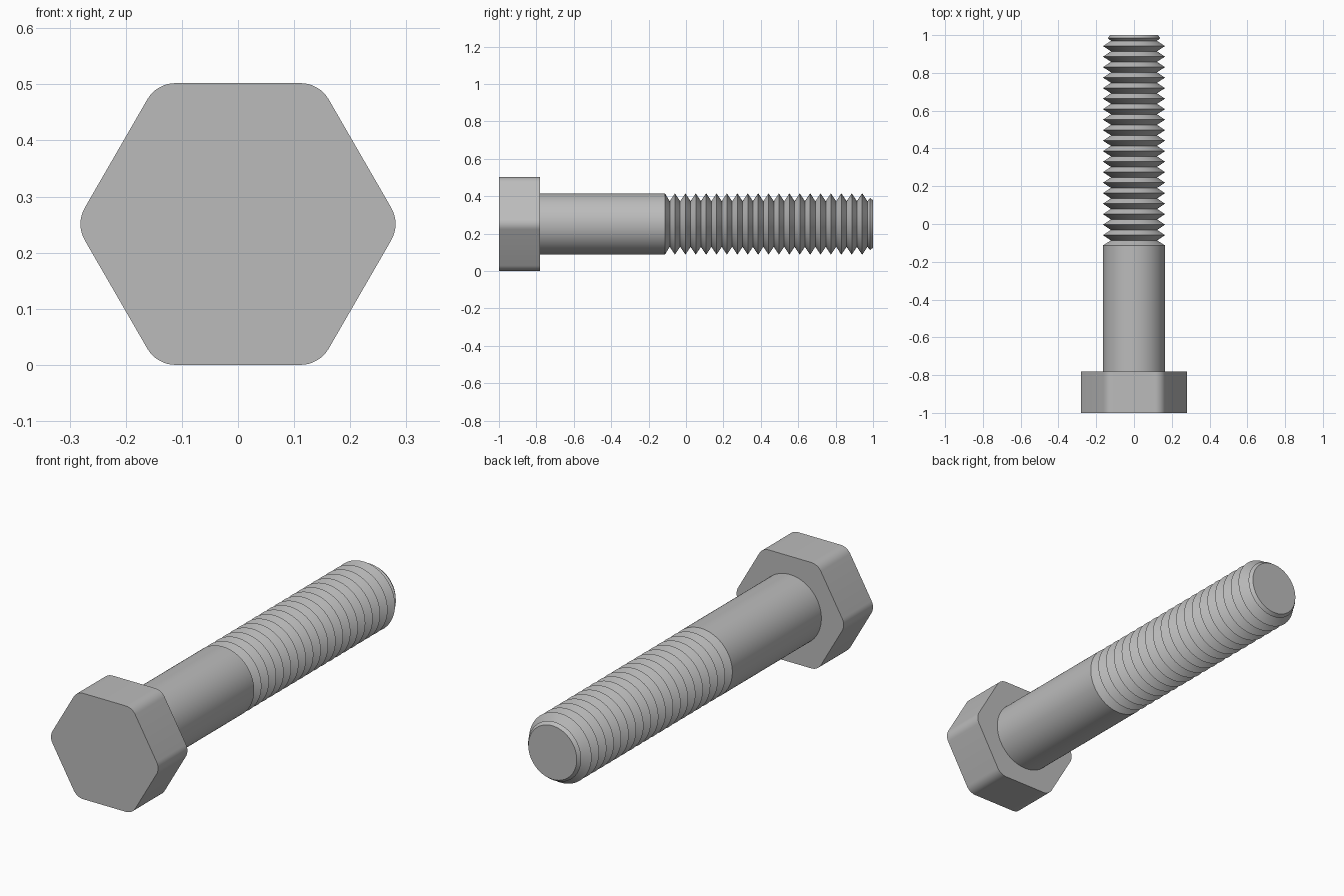
import bpy, bmesh, math
from mathutils import Matrix

if "Cube" in bpy.data.objects:
    bpy.data.objects.remove(bpy.data.objects["Cube"])

AXIS_Z = 0.251          # height of the bolt axis
SEGMENTS = 96

steel = bpy.data.materials.new("grey steel")
steel.diffuse_color = (0.5, 0.5, 0.5, 1)
steel.use_nodes = True
steel.node_tree.nodes["Principled BSDF"].inputs["Base Color"].default_value = steel.diffuse_color


def finish(name, bm, angle):
    bmesh.ops.recalc_face_normals(bm, faces=bm.faces[:])
    mesh = bpy.data.meshes.new(name)
    bm.to_mesh(mesh)
    bm.free()
    mesh.materials.append(steel)
    obj = bpy.data.objects.new(name, mesh)
    bpy.context.collection.objects.link(obj)
    bpy.ops.object.select_all(action='DESELECT')
    obj.select_set(True)
    bpy.context.view_layer.objects.active = obj
    bpy.ops.object.shade_smooth_by_angle(angle=math.radians(angle))
    return obj


def lathe(name, profile):
    """Revolve (y, radius) points around the bolt axis and cap both ends."""
    bm = bmesh.new()
    rings = []
    for y, r in profile:
        rings.append([bm.verts.new((r * math.cos(2 * math.pi * i / SEGMENTS), y,
                                    AXIS_Z + r * math.sin(2 * math.pi * i / SEGMENTS)))
                      for i in range(SEGMENTS)])
    for a, b in zip(rings, rings[1:]):
        for i in range(SEGMENTS):
            j = (i + 1) % SEGMENTS
            bm.faces.new((a[i], a[j], b[j], b[i]))
    bm.faces.new(rings[0])
    bm.faces.new(rings[-1])
    return finish(name, bm, 25)


# Hexagonal head: prism with rounded long edges
apothem, fillet = 0.251, 0.058
bm = bmesh.new()
outline = []
for k in range(6):
    corner = math.radians(60 * k)
    centre = (apothem - fillet) / math.cos(math.radians(30))
    for s in range(9):
        t = corner + math.radians(-30 + 60 * s / 8)
        outline.append(bm.verts.new((centre * math.cos(corner) + fillet * math.cos(t), -1.0,
                                     AXIS_Z + centre * math.sin(corner) + fillet * math.sin(t))))
face = bm.faces.new(outline)
ext = bmesh.ops.extrude_face_region(bm, geom=[face], use_keep_orig=True)
bmesh.ops.translate(bm, vec=(0, 0.22, 0),
                    verts=[v for v in ext["geom"] if isinstance(v, bmesh.types.BMVert)])
finish("hex_head", bm, 25)

# Shank and threaded end turned as one profile
crest, root, pitch = 0.164, 0.122, 0.0556
profile = [(-0.79, crest), (-0.113, crest)]
for k in range(19):
    peak = -0.059 + k * pitch
    profile += [(peak - pitch / 2, root), (peak, crest)]
profile += [(0.97, root), (0.984, 0.139), (1.0, 0.127)]
lathe("threaded_shank", profile)
